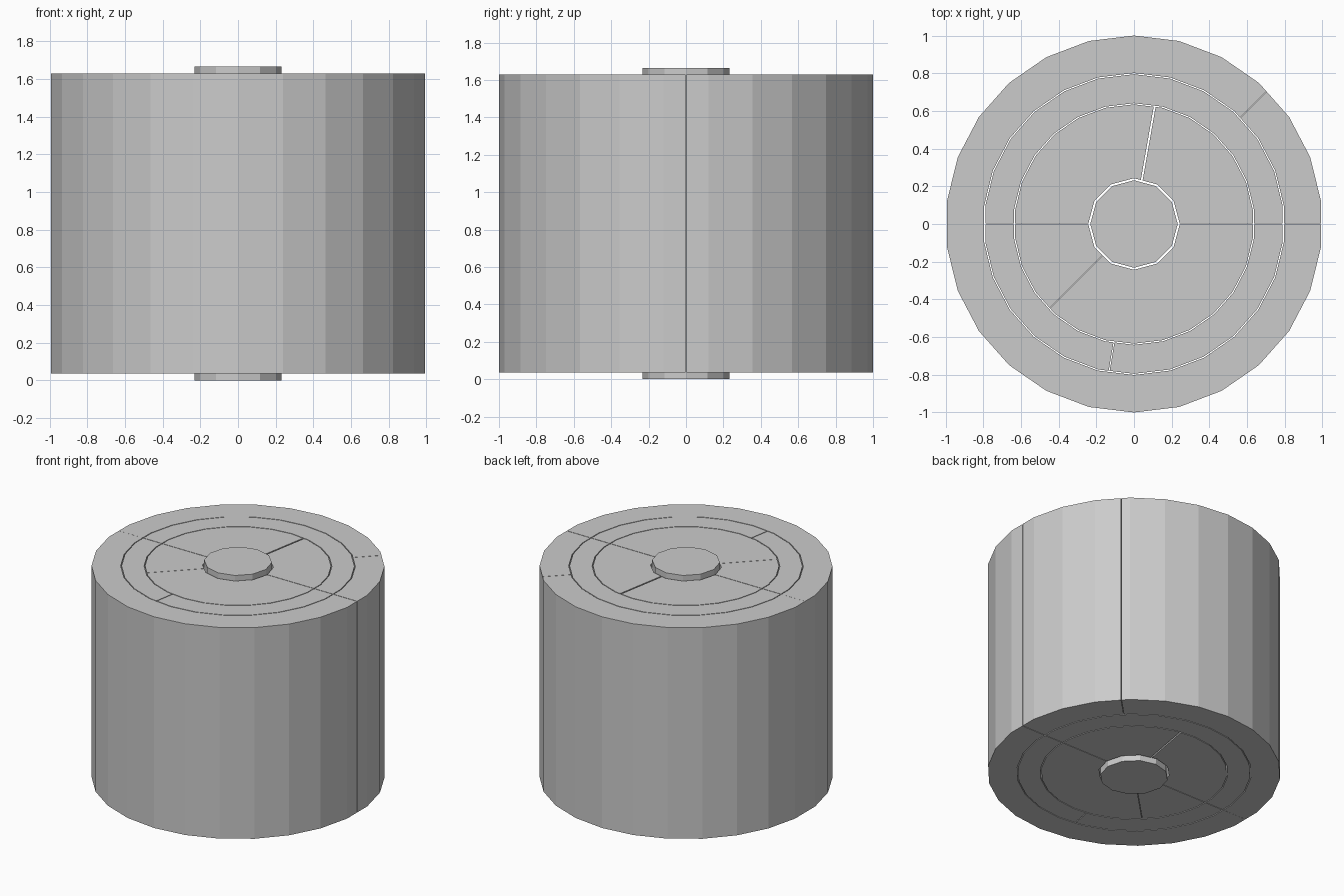
import bpy, bmesh
from math import pi, cos, sin, radians, ceil, floor

if "Cube" in bpy.data.objects:
    bpy.data.objects.remove(bpy.data.objects["Cube"])

TOP = 1.665            # full height of the core
Z0, Z1 = 0.037, 1.628  # bottom and top of the wrapped layers
VERT = pi / 2          # every polygon has a corner on +y


def prism(name, outline, z0, z1):
    bm = bmesh.new()
    base = bm.faces.new([bm.verts.new((x, y, z0)) for x, y in outline])
    ext = bmesh.ops.extrude_face_region(bm, geom=[base], use_keep_orig=True)
    top = [v for v in ext["geom"] if isinstance(v, bmesh.types.BMVert)]
    bmesh.ops.translate(bm, verts=top, vec=(0, 0, z1 - z0))
    bmesh.ops.recalc_face_normals(bm, faces=bm.faces[:])
    mesh = bpy.data.meshes.new(name)
    bm.to_mesh(mesh)
    bm.free()
    ob = bpy.data.objects.new(name, mesh)
    bpy.context.collection.objects.link(ob)
    return ob


def on_polygon(r, n, a):
    # point on the edge of a regular n-gon in direction a
    step = 2 * pi / n
    d = r * cos(pi / n) / cos((a - VERT) % step - pi / n)
    return d * cos(a), d * sin(a)


def arc(r, n, a0, a1):
    # part of an n-gon between two directions, keeping its corners
    step = 2 * pi / n
    k0 = floor((a0 - VERT) / step + 1e-6) + 1
    k1 = ceil((a1 - VERT) / step - 1e-6)
    angles = [a0] + [VERT + k * step for k in range(k0, k1)] + [a1]
    return [on_polygon(r, n, a) for a in angles]


def layer(name, inner, outer, cuts):
    # cuts: (angle in degrees, gap width); one solid piece between each pair
    r_in, n_in = inner
    r_out, n_out = outer
    for i, (a, ga) in enumerate(cuts):
        b, gb = cuts[(i + 1) % len(cuts)]
        a, b = radians(a), radians(b if i + 1 < len(cuts) else b + 360)
        out = arc(r_out, n_out, a + ga / 2 / r_out, b - gb / 2 / r_out)
        inn = arc(r_in, n_in, a + ga / 2 / r_in, b - gb / 2 / r_in)
        prism(f"{name}_{i + 1}", out + inn[::-1], Z0, Z1)


# Twelve-sided core that pokes out at both ends
prism("core", [on_polygon(0.232, 12, VERT + k * pi / 6) for k in range(12)], 0, TOP)

# Three nested layers, each split by thin radial slits
layer("inner_layer", (0.243, 12), (0.635, 26),
      [(0, 0.004), (80, 0.010), (180, 0.004), (225, 0.003)])
layer("middle_layer", (0.641, 26), (0.795, 26),
      [(0, 0.004), (180, 0.004), (260.4, 0.005)])
layer("outer_layer", (0.801, 26), (1.0, 26),
      [(0, 0.004), (45, 0.003), (180, 0.001)])
